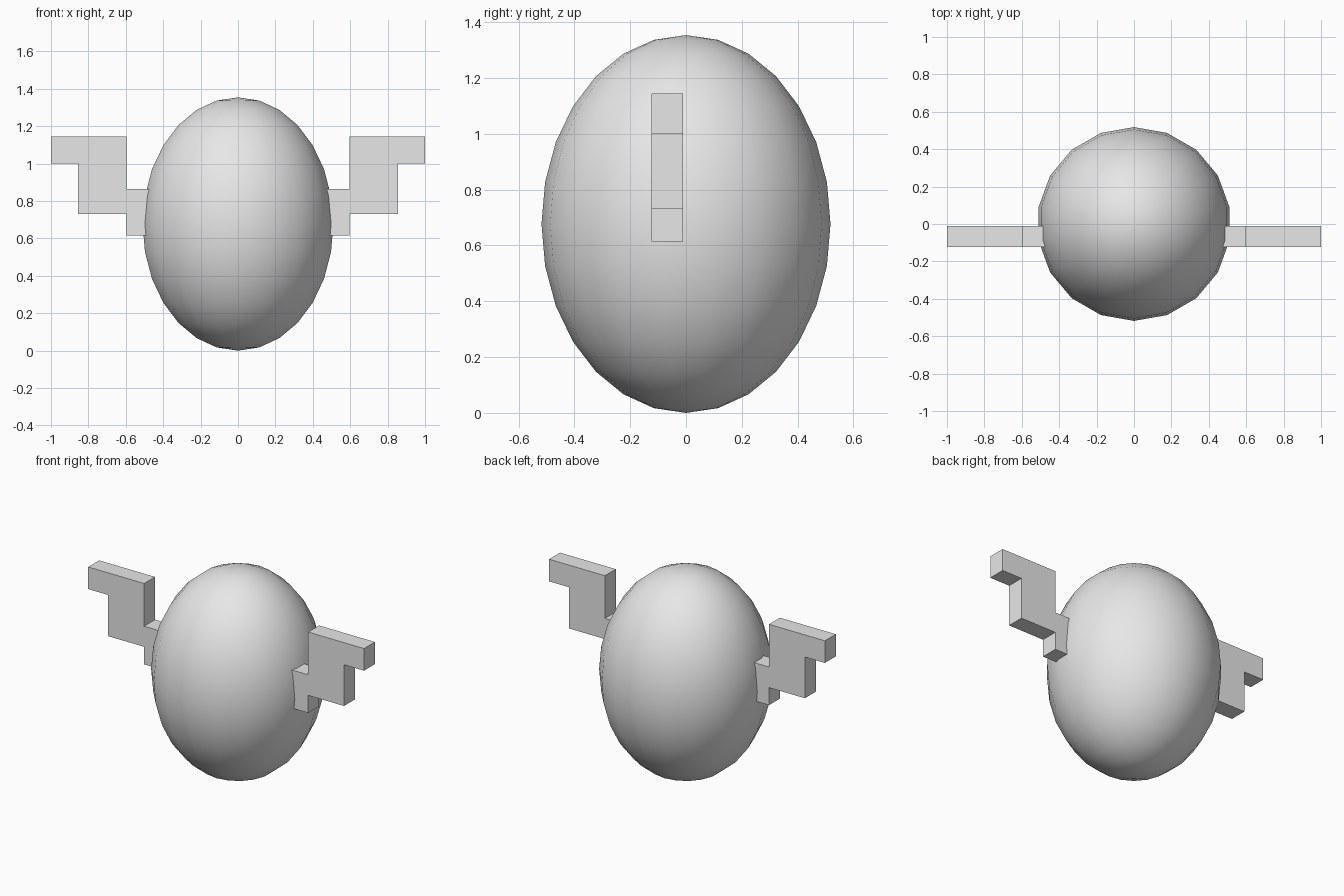
import bpy
import bmesh

default = bpy.data.objects.get("Cube")
if default:
    bpy.data.objects.remove(default, do_unlink=True)

RADIUS = 0.518
HALF_HEIGHT = 0.677

grey = bpy.data.materials.new("light grey")
grey.use_nodes = True
colour = (0.8, 0.8, 0.8, 1)
grey.diffuse_color = colour
grey.node_tree.nodes["Principled BSDF"].inputs["Base Color"].default_value = colour

# Egg-shaped body
bpy.ops.mesh.primitive_uv_sphere_add(segments=18, ring_count=14, radius=1,
                                     location=(0, 0, HALF_HEIGHT))
body = bpy.context.object
body.name = "body"
body.scale = (RADIUS, RADIUS, HALF_HEIGHT)
bpy.ops.object.transform_apply(location=False, rotation=False, scale=True)
bpy.ops.object.shade_smooth()
body.data.materials.append(grey)

# Stepped arm outline (x, z), rooted inside the body
PROFILE = [(0.4, 0.615), (0.595, 0.615), (0.595, 0.73), (0.855, 0.73),
           (0.855, 1.0), (1.0, 1.0), (1.0, 1.145), (0.595, 1.145),
           (0.595, 0.865), (0.4, 0.865)]
FRONT, BACK = -0.123, -0.01


def make_arm(name, side):
    bm = bmesh.new()
    face = bm.faces.new([bm.verts.new((side * x, FRONT, z)) for x, z in PROFILE])
    extruded = bmesh.ops.extrude_face_region(bm, geom=[face], use_keep_orig=True)
    moved = [v for v in extruded["geom"] if isinstance(v, bmesh.types.BMVert)]
    bmesh.ops.translate(bm, verts=moved, vec=(0, BACK - FRONT, 0))
    bmesh.ops.recalc_face_normals(bm, faces=bm.faces)
    mesh = bpy.data.meshes.new(name)
    bm.to_mesh(mesh)
    bm.free()
    mesh.materials.append(grey)
    bpy.context.collection.objects.link(bpy.data.objects.new(name, mesh))


for name, side in (("left_arm", 1), ("right_arm", -1)):
    make_arm(name, side)
